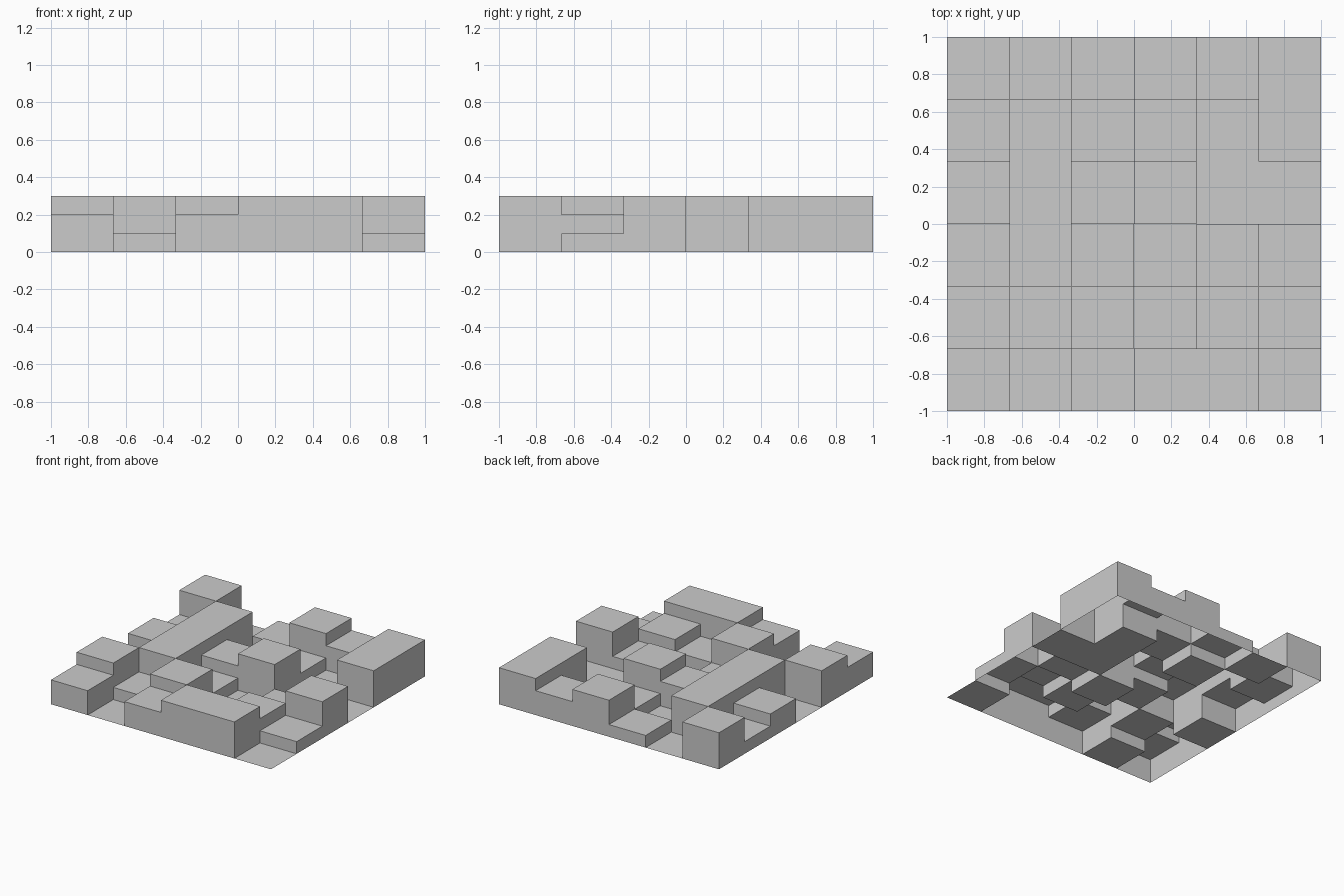
import bpy
import bmesh

if "Cube" in bpy.data.objects:
    bpy.data.objects.remove(bpy.data.objects["Cube"])

# Step heights of the tile, front row first, left to right (in 0.1 units)
ROWS = ["202330",
        "313121",
        "031013",
        "232300",
        "130103",
        "301323"]
N = 6
CELL = 2 / N
STEP = 0.1


def level(i, j):
    """Height of a cell; outside the tile it is ground level."""
    return int(ROWS[j][i]) * STEP if 0 <= i < N and 0 <= j < N else 0.0


def pos(k):
    return -1 + k * CELL


bm = bmesh.new()


def quad(*pts):
    bm.faces.new([bm.verts.new(p) for p in pts])


# Flat top of every cell (open underneath)
for j in range(N):
    for i in range(N):
        x0, x1, y0, y1, z = pos(i), pos(i + 1), pos(j), pos(j + 1), level(i, j)
        quad((x0, y0, z), (x1, y0, z), (x1, y1, z), (x0, y1, z))

# Risers wherever neighbouring levels differ, facing the lower side
for k in range(N + 1):
    for m in range(N):
        c, a, b = pos(k), pos(m), pos(m + 1)
        l, h = level(k - 1, m), level(k, m)
        if l != h:
            quad((c, a, l), (c, a, h), (c, b, h), (c, b, l))
        l, h = level(m, k - 1), level(m, k)
        if l != h:
            quad((a, c, l), (b, c, l), (b, c, h), (a, c, h))

bmesh.ops.remove_doubles(bm, verts=bm.verts, dist=0.0001)

mesh = bpy.data.meshes.new("stepped_tile")
bm.to_mesh(mesh)
bm.free()
tile = bpy.data.objects.new("stepped_tile", mesh)
bpy.context.collection.objects.link(tile)
